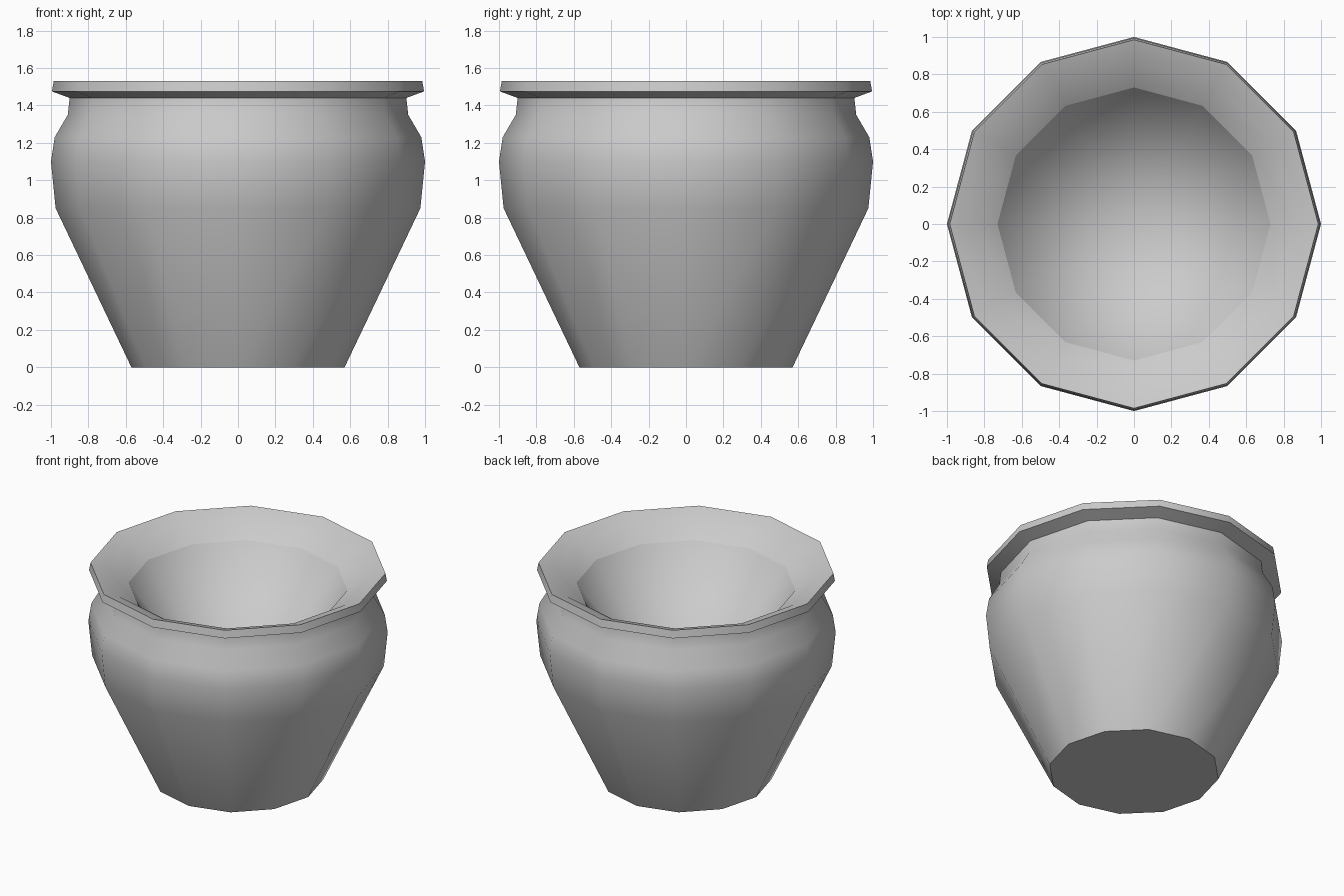
import bpy, bmesh, math

if "Cube" in bpy.data.objects:
    bpy.data.objects.remove(bpy.data.objects["Cube"])

SIDES = 12


def lathe(name, profile, cap_start=False):
    """Spin a (radius, z) profile round z; radius 0 becomes a single tip."""
    bm = bmesh.new()
    rings = []
    for r, z in profile:
        n = SIDES if r > 0 else 1
        rings.append([bm.verts.new((r * math.cos(2 * math.pi * i / SIDES),
                                    r * math.sin(2 * math.pi * i / SIDES), z))
                      for i in range(n)])
    for a, b in zip(rings, rings[1:]):
        for i in range(SIDES):
            j = (i + 1) % SIDES
            if len(b) == 1:
                bm.faces.new((a[i], a[j], b[0]))
            else:
                bm.faces.new((a[i], a[j], b[j], b[i]))
    if cap_start:
        bm.faces.new(rings[0][::-1])
    mesh = bpy.data.meshes.new(name)
    bm.to_mesh(mesh)
    bm.free()
    obj = bpy.data.objects.new(name, mesh)
    bpy.context.collection.objects.link(obj)
    bpy.ops.object.select_all(action='DESELECT')
    obj.select_set(True)
    bpy.context.view_layer.objects.active = obj
    bpy.ops.object.shade_smooth_by_angle(angle=math.radians(60))
    return obj


# Pot body: tapered wall, shoulder, neck, flared rim and sloping lip
lathe("pot_body", [
    (0.57, 0.0), (0.975, 0.85), (1.0, 1.10), (0.98, 1.23), (0.91, 1.35),
    (0.90, 1.44), (0.995, 1.475), (0.985, 1.53), (0.87, 1.49), (0.73, 1.395),
], cap_start=True)

# Hollow: funnel-shaped inside of the pot
lathe("pot_hollow", [(0.73, 1.395), (0.0, 0.40)])
